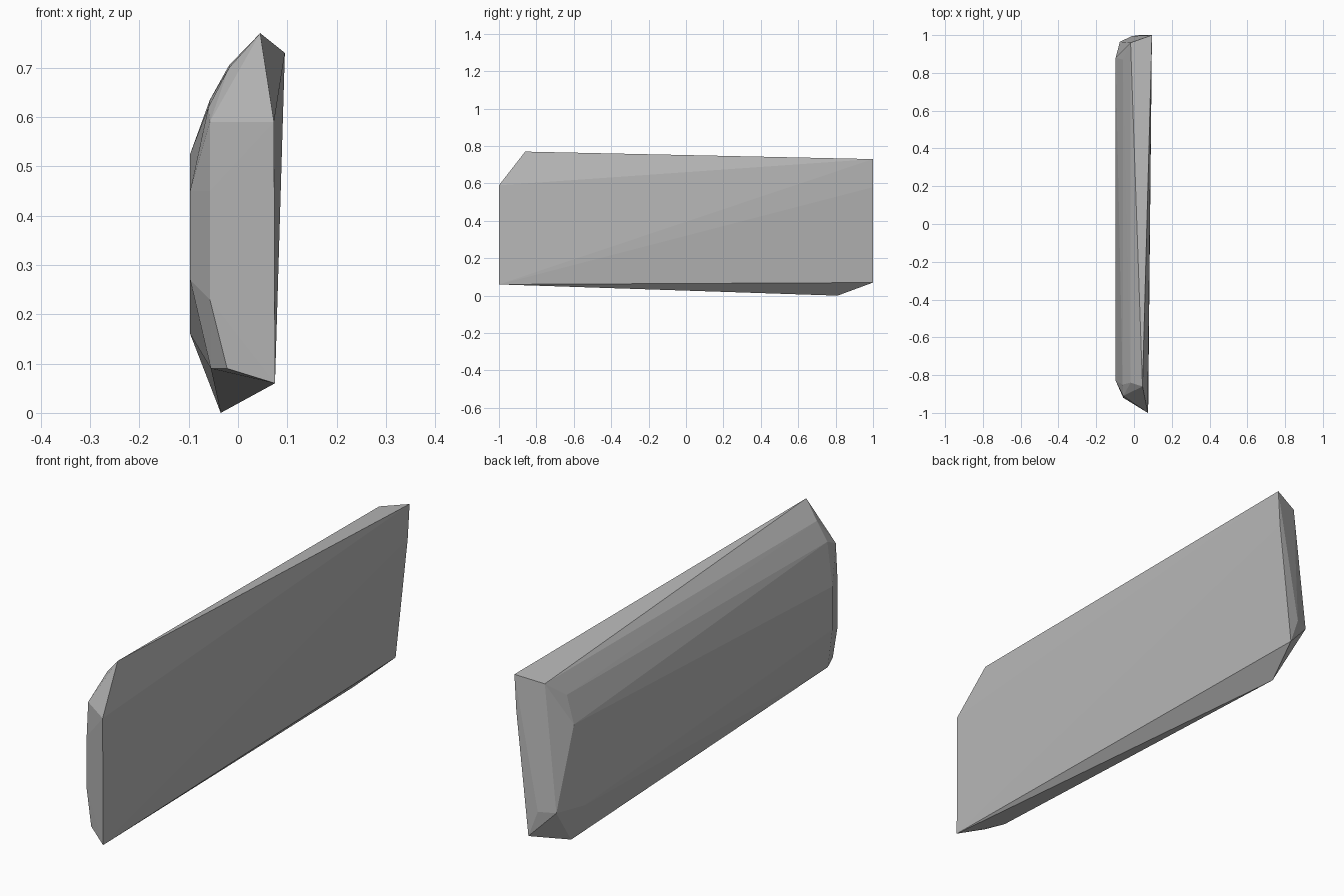
import bpy
import bmesh

default_cube = bpy.data.objects.get("Cube")
if default_cube:
    bpy.data.objects.remove(default_cube, do_unlink=True)


def make_material(name, colour):
    material = bpy.data.materials.new(name)
    material.use_nodes = True
    material.diffuse_color = colour
    shader = material.node_tree.nodes["Principled BSDF"]
    shader.inputs["Base Color"].default_value = colour
    return material


def make_hull(name, outlines, material):
    """Wrap a convex faceted skin around the given corner outlines."""
    bm = bmesh.new()
    for outline in outlines:
        for corner in outline:
            bm.verts.new(corner)
    result = bmesh.ops.convex_hull(bm, input=bm.verts[:])
    leftovers = set(result["geom_interior"]) | set(result["geom_unused"])
    loose = [item for item in leftovers if isinstance(item, bmesh.types.BMVert)]
    bmesh.ops.delete(bm, geom=loose, context="VERTS")
    bmesh.ops.recalc_face_normals(bm, faces=bm.faces[:])
    mesh = bpy.data.meshes.new(name)
    bm.to_mesh(mesh)
    bm.free()
    mesh.materials.append(material)
    slab = bpy.data.objects.new(name, mesh)
    bpy.context.collection.objects.link(slab)
    return slab


# Broad, nearly flat side of the slab
flat_side = [
    (.075, -1, .06), (.073, -1, .59), (.045, -.86, .77),
    (.095, 1, .73), (.086, 1, .58), (.03, 1, .07), (-.035, .81, 0),
]

# Chipped front end, from the end face to the rounded side
front_end = [
    (-.022, -.94, .09), (-.055, -.86, .09), (-.057, -.92, .23),
    (-.057, -.92, .45), (-.057, -.91, .59), (-.06, -.85, .62),
    (-.018, -.84, .7), (-.097, -.83, .27), (-.097, -.83, .45),
]

# Chipped back end, from the top edge down to the lower corner
back_end = [
    (-.018, .96, .705), (-.057, .87, .635), (-.097, .88, .525),
    (-.097, .81, .16), (-.075, .965, .18), (-.01, .995, .18),
]

grey = make_material("stone grey", (.48, .48, .48, 1))
make_hull("faceted_slab", [flat_side, front_end, back_end], grey)
